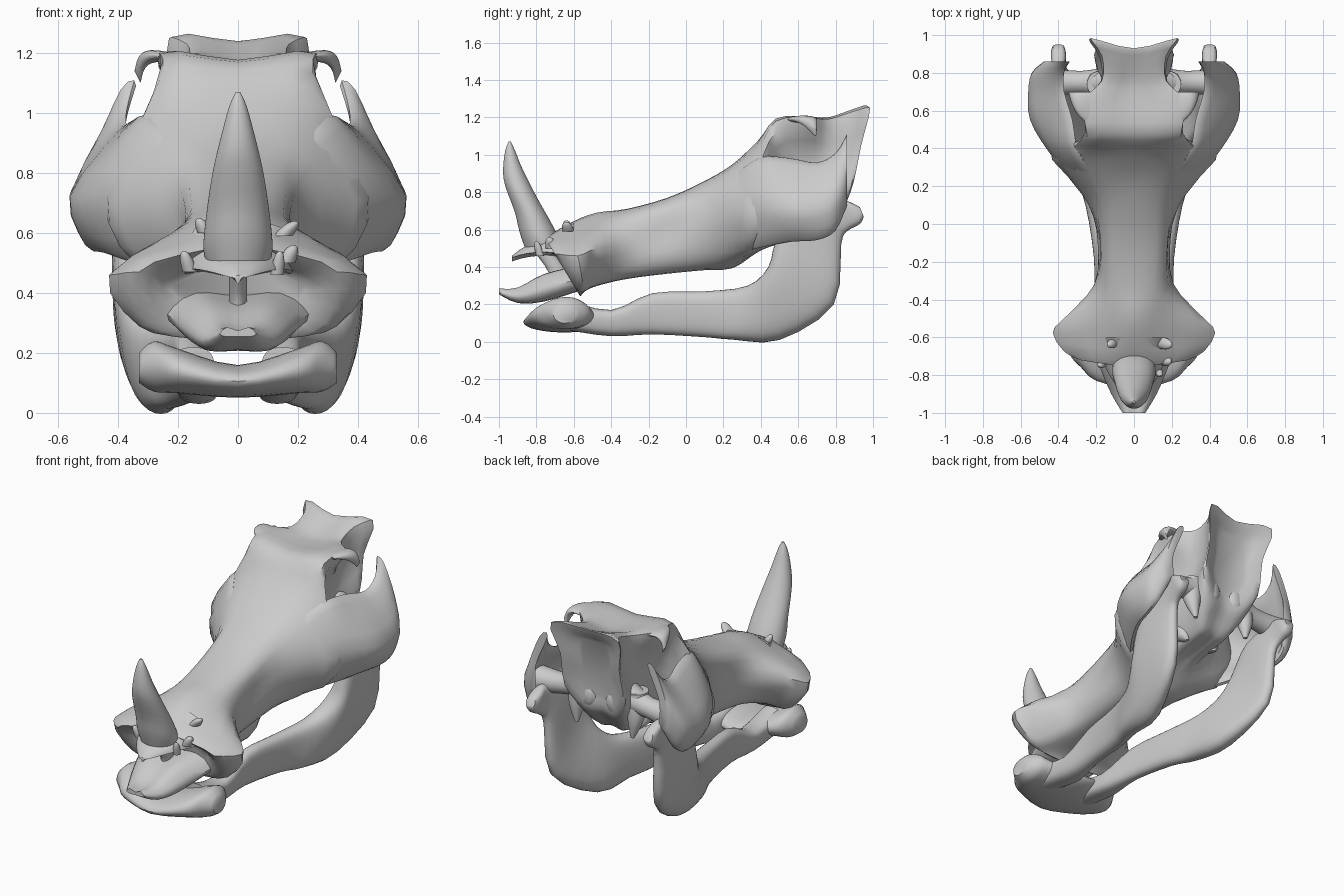
import bpy, bmesh, math
from mathutils import Vector

cube = bpy.data.objects.get("Cube")
if cube:
    bpy.data.objects.remove(cube)

bone = bpy.data.materials.new("bone_grey")
bone.use_nodes = True
grey = (0.6, 0.6, 0.6, 1)
bone.diffuse_color = grey
bone.node_tree.nodes["Principled BSDF"].inputs["Base Color"].default_value = grey


def spline(pts, closed=False, steps=3):
    """Catmull-Rom points through a list of vectors."""
    n, out = len(pts), []
    for i in range(n if closed else n - 1):
        pick = (lambda k: pts[k % n]) if closed else (lambda k: pts[min(max(k, 0), n - 1)])
        a, b, c, d = (pick(i + k) for k in (-1, 0, 1, 2))
        for s in range(steps):
            t = s / steps
            out.append(b + t * (c - a) / 2 + t * t * (a - 2.5 * b + 2 * c - d / 2)
                       + t ** 3 * (1.5 * (b - c) + (d - a) / 2))
    return out if closed else out + [pts[-1]]


def loft(name, rings, mirror=False):
    """Smooth capped skin through matching rings of points."""
    rings = [spline([Vector(p) for p in r], True) for r in rings]
    columns = [spline(list(col)) for col in zip(*rings)]
    bm = bmesh.new()
    rows = [[bm.verts.new(p) for p in row] for row in zip(*columns)]
    n = len(rows[0])
    for a, b in zip(rows, rows[1:]):
        for i in range(n):
            j = (i + 1) % n
            bm.faces.new((a[i], a[j], b[j], b[i]))
    bm.faces.new(rows[0][::-1])
    bm.faces.new(rows[-1])
    bmesh.ops.recalc_face_normals(bm, faces=bm.faces)
    mesh = bpy.data.meshes.new(name)
    bm.to_mesh(mesh)
    bm.free()
    mesh.materials.append(bone)
    ob = bpy.data.objects.new(name, mesh)
    bpy.context.collection.objects.link(ob)
    if mirror:
        ob.modifiers.new("mirror", 'MIRROR')
    bpy.ops.object.select_all(action='DESELECT')
    ob.select_set(True)
    bpy.context.view_layer.objects.active = ob
    bpy.ops.object.shade_smooth_by_angle(angle=math.radians(45))


def symmetric(y, half, lean=0, spread=0):
    """Full ring from a half outline running from top centre to bottom centre."""
    full = half + [(-x, z) for x, z in half[-2:0:-1]]
    top = half[0][1]
    return [(x, y + lean * (z - top) + spread * abs(x), z) for x, z in full]


def skull_ring(y, zt, wt, zs, wm, zm, wj, zj, wb, zb):
    half = [(0, zt), (wt, zs), (wm, zm), (wj, zj), (wb, zb), (0, zb)]
    if y < -.55:  # muzzle rim slopes back toward the lower lip
        return symmetric(y, half, (y + .55) * 3)
    back = max(0, y - .7)
    return symmetric(y, half, back * .9, back)


def oval(center, u, v, count=10, power=1):
    """Ring around a centre; a power below one makes it boxier."""
    c, u, v = Vector(center), Vector(u), Vector(v)

    def boxy(s):
        return math.copysign(abs(s) ** power, s) if abs(s) > .001 else 0
    turns = [math.tau * i / count for i in range(count)]
    return [c + u * boxy(math.cos(t)) + v * boxy(math.sin(t)) for t in turns]


# Skull: hollow muzzle front, flared tusk sockets, long snout, broad face
face = [
    (-.64, .52, .05, .5, .22, .43, .17, .36, .08, .33),
    (-.75, .55, .13, .54, .33, .47, .29, .3, .15, .25),
    (-.61, .64, .15, .6, .43, .46, .33, .29, .18, .27),
    (-.48, .69, .16, .63, .35, .5, .25, .33, .15, .3),
    (-.32, .71, .15, .67, .21, .52, .19, .4, .13, .34),
    (-.1, .77, .16, .73, .18, .58, .19, .45, .13, .37),
    (.1, .86, .17, .82, .24, .66, .21, .48, .13, .39),
    (.25, .95, .22, .91, .35, .7, .27, .48, .12, .4),
    (.38, 1.07, .25, 1.02, .44, .73, .35, .52, .1, .48),
]
# Narrow braincase under an overhanging brow, with a flared, hollowed rear crest
braincase = [
    (.48, 1.17, .25, 1.18, .22, .95, .2, .7, .1, .53),
    (.65, 1.17, .27, 1.2, .17, 1, .17, .75, .1, .56),
    (.75, 1.17, .17, 1.19, .15, .98, .18, .75, .1, .58),
    (.86, 1.21, .17, 1.23, .17, 1, .2, .8, .12, .65),
    (.93, 1.24, .23, 1.25, .2, 1.05, .2, .85, .1, .72),
    (.88, 1.15, .1, 1.14, .1, 1, .1, .9, .05, .8),
]
loft("skull", [skull_ring(*s) for s in face + braincase])

# Brow points drooping behind the eye sockets
loft("brow_hook", [oval(c, (0, w, 0), (.01, 0, .02), 8) for c, w in (
    ((.2, .6, 1.18), .1), ((.28, .63, 1.19), .07), ((.32, .66, 1.17), .04),
    ((.335, .69, 1.12), .01))], True)

# Cheek plates sweeping back to a raised point, and their roots on the braincase
cheek = [
    (.2, .22, .82, .3, .69, .22, .48),
    (.38, .34, .95, .45, .73, .37, .52),
    (.55, .38, .95, .55, .72, .47, .55),
    (.7, .42, .93, .56, .73, .51, .56),
    (.8, .42, .98, .54, .77, .51, .61),
    (.86, .39, 1.08, .47, .88, .47, .74),
]
rings = []
for y, tx, tz, mx, mz, bx, bz in cheek:
    outer = [(tx, y, tz), (mx, y, mz), (bx, y, bz)]
    rings.append(outer + [(x - .05, y, z + .01) for x, y, z in outer[::-1]])
loft("cheek_plate", rings, True)
loft("cheek_root", [oval((x, .75, z), (0, w, 0), (0, 0, w))
     for x, z, w in ((.12, .82, .09), (.28, .77, .06), (.48, .75, .08))], True)

# Lower muzzle shelf and the nasal slab under the horn
loft("muzzle_shelf", [symmetric(y, [(0, t), (w * .6, t + .01), (w, (t + b) / 2), (w * .7, b), (0, b)])
     for y, w, t, b in ((-1, .06, .275, .255), (-.9, .12, .28, .21),
                        (-.76, .18, .35, .22), (-.56, .25, .4, .28))])
loft("nasal_slab", [symmetric(y, [(0, t), (w * .7, t - .01), (w, b + .02), (w * .6, b + .02), (0, b)])
     for y, w, t, b in ((-.93, .02, .46, .43), (-.86, .09, .51, .45),
                        (-.76, .15, .54, .46), (-.6, .2, .63, .45))])
loft("nasal_septum", [oval((0, y, z), (.03, 0, 0), (0, .05, 0), 8)
     for y, z in ((-.7, .26), (-.68, .36), (-.76, .48))])

# Curved nose horn
horn = [(-.76, .47, .09, .095), (-.775, .54, .115, .115), (-.81, .65, .105, .107),
        (-.88, .8, .087, .085), (-.925, .92, .053, .057), (-.94, 1.02, .027, .03),
        (-.942, 1.07, .006, .008)]
loft("nose_horn", [oval((0, y, z), (w, 0, 0), (0, d, -d * .4 if .5 < z < .9 else 0), 14)
     for y, z, d, w in horn])

# Small knobs and spikes around the horn base
for i, (base, tip, r) in enumerate([
        ((.15, -.63, .59), (.19, -.64, .64), .032), ((-.11, -.63, .6), (-.13, -.64, .65), .025),
        ((.16, -.72, .5), (.185, -.73, .56), .03), ((.13, -.78, .46), (.14, -.8, .54), .022),
        ((-.16, -.73, .47), (-.18, -.75, .54), .025)]):
    a, b = Vector(base), Vector(tip)
    loft(f"horn_knob_{i}", [oval(a.lerp(b, t), (r * s, 0, 0), (0, r * s, 0), 8)
         for t, s in ((0, 1), (.5, .9), (.85, .6), (1, .15))])

# Rear skull knuckles and hanging spurs
loft("neck_knuckle", [oval((.09, y, .78), (r, 0, 0), (0, 0, r * 1.3), 8)
     for y, r in ((.7, .08), (.8, .075), (.85, .03))], True)
loft("rear_spur", [oval((x, y, z), (r, 0, 0), (0, r, 0), 8)
     for x, y, z, r in ((.18, .74, .85, .07), (.2, .77, .7, .05), (.19, .79, .58, .012))], True)
loft("palate_spur", [oval((x, y, z), (r, 0, 0), (0, r * 1.5, 0), 8)
     for x, y, z, r in ((.1, .53, .65, .05), (.11, .56, .58, .04), (.1, .6, .54, .012))], True)

# Jaw front: wide bar with swollen ends
bar = [(.33, -.65, .06, .15, .05), (.28, -.64, .12, .155, .085), (.2, -.66, .17, .14, .075),
       (0, -.65, .22, .105, .055)]
bar += [(-x, *rest) for x, *rest in bar[-2::-1]]
loft("jaw_front", [oval((x, y, z), (0, d, 0), (0, 0, h)) for x, y, d, z, h in bar])

# Jaw arms: upper edge, lower edge, and thickness, rising to the hinge
arm = [
    ((.15, -.62, .22), (.14, -.62, .06), .07),
    ((.15, -.4, .17), (.13, -.4, .03), .07),
    ((.17, -.18, .26), (.15, -.18, .04), .05),
    ((.21, .1, .27), (.19, .1, .025), .055),
    ((.27, .33, .3), (.24, .25, .012), .07),
    ((.34, .44, .4), (.27, .5, .01), .08),
    ((.37, .48, .54), (.355, .79, .2), .055),
    ((.385, .58, .7), (.375, .83, .52), .04),
    ((.4, .8, .76), (.39, .86, .59), .035),
    ((.4, .87, .75), (.4, .93, .63), .04),
    ((.4, .93, .72), (.4, .95, .67), .03),
]
rings = []
for top, low, thick in arm:
    a, b = Vector(top), Vector(low)
    rings.append(oval((a + b) / 2, (a - b) / 2, (thick, 0, 0), power=.75))
loft("jaw_arm", rings, True)
